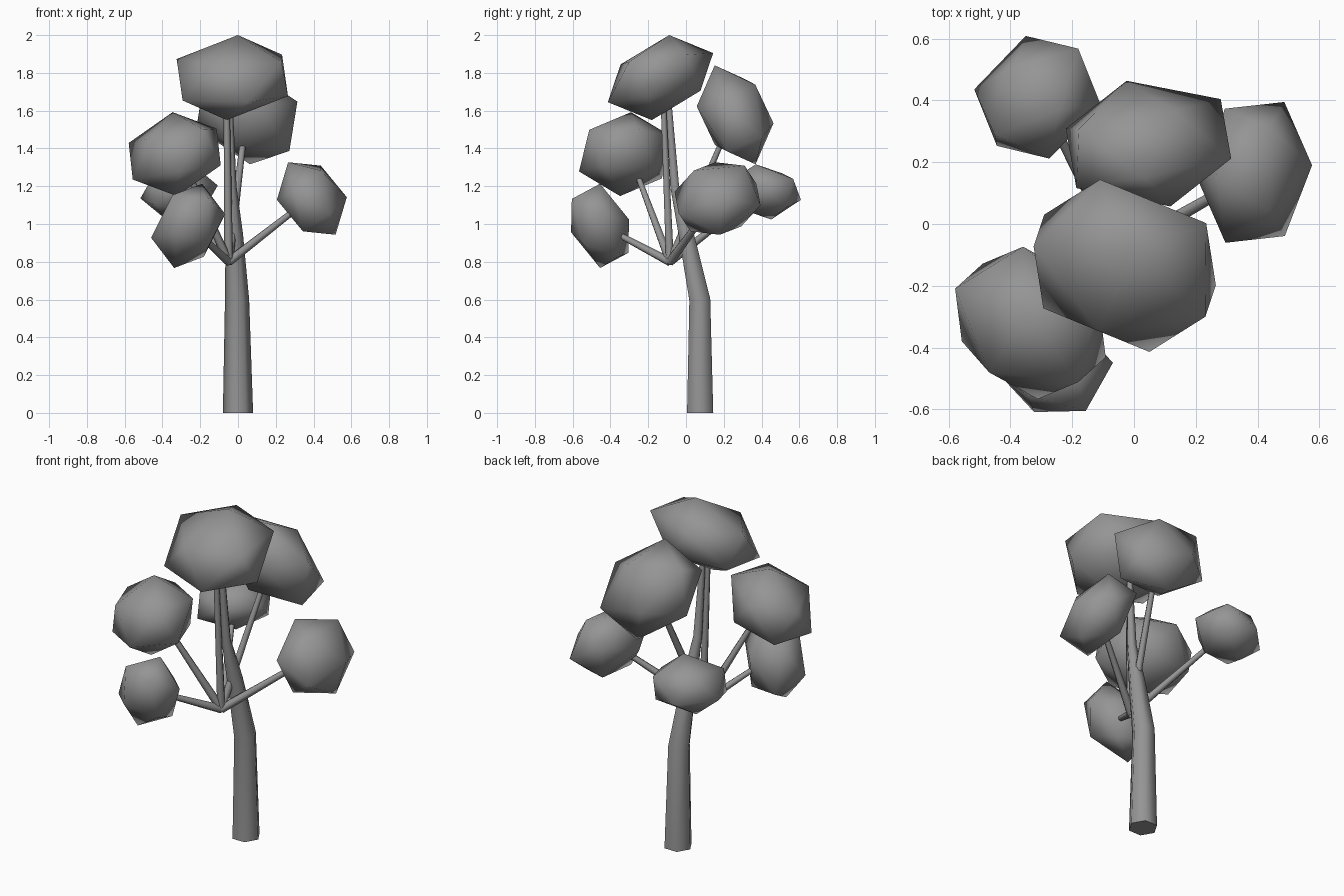
import bpy, bmesh, math
from mathutils import Vector, Matrix

if "Cube" in bpy.data.objects:
    bpy.data.objects.remove(bpy.data.objects["Cube"])

grey = bpy.data.materials.new("plain_grey")
grey.use_nodes = True
grey.diffuse_color = (0.3, 0.3, 0.3, 1)
grey.node_tree.nodes["Principled BSDF"].inputs["Base Color"].default_value = (0.3, 0.3, 0.3, 1)


def finish(bm, name):
    """Turn a bmesh into a smooth-shaded grey object; large end caps stay flat."""
    bmesh.ops.recalc_face_normals(bm, faces=bm.faces)
    for face in bm.faces:
        face.smooth = len(face.verts) < 5
    mesh = bpy.data.meshes.new(name)
    bm.to_mesh(mesh)
    bm.free()
    mesh.materials.append(grey)
    obj = bpy.data.objects.new(name, mesh)
    bpy.context.scene.collection.objects.link(obj)
    return obj


def limb(name, points, radii, sides=6):
    """Loft a tapering tube through the points."""
    bm = bmesh.new()
    points = [Vector(p) for p in points]
    last = len(points) - 1
    rings = []
    for i, (p, r) in enumerate(zip(points, radii)):
        along = points[min(i + 1, last)] - points[max(i - 1, 0)]
        turn = Vector((0, 0, 1)).rotation_difference(along)
        ring = []
        for k in range(sides):
            a = math.tau * k / sides
            ring.append(bm.verts.new(p + turn @ Vector((r * math.cos(a), r * math.sin(a), 0))))
        rings.append(ring)
    for low, high in zip(rings, rings[1:]):
        for k in range(sides):
            n = (k + 1) % sides
            bm.faces.new((low[k], low[n], high[n], high[k]))
    bm.faces.new(rings[0][::-1])
    bm.faces.new(rings[-1])
    return finish(bm, name)


def leaf_clump(name, centre, side, across, tip):
    """Twenty-sided ball stretched along three given half-axes."""
    bm = bmesh.new()
    bmesh.ops.create_icosphere(bm, subdivisions=1, radius=1)
    stretch = Matrix((side, across, tip)).transposed()
    for v in bm.verts:
        v.co = Vector(centre) + stretch @ v.co.normalized()
    return finish(bm, name)


# Trunk: upright, then leaning forward and thinning up to the crown
limb("trunk",
     [(0, 0.075, 0), (-0.005, 0.073, 0.6), (-0.02, 0, 0.95), (-0.035, -0.06, 1.2), (-0.045, -0.09, 1.62)],
     [0.08, 0.064, 0.046, 0.027, 0.018])

# Leaf clumps
leaf_clump("top_leaves", (-0.03, -0.135, 1.775),
           (0.28, 0.131, 0.023), (-0.2, 0.261, 0.027), (0.029, 0.046, 0.225))
leaf_clump("upper_back_leaves", (0.047, 0.26, 1.578),
           (0.307, 0, -0.053), (0.008, 0.182, 0.068), (-0.016, -0.108, 0.262))
leaf_clump("upper_right_leaves", (-0.335, -0.32, 1.37),
           (0.178, -0.229, 0.033), (0.209, 0.129, 0.031), (-0.011, 0.029, 0.222))
leaf_clump("lower_front_leaves", (-0.264, -0.455, 0.99),
           (0.182, 0.007, -0.041), (-0.029, 0.178, -0.064), (0.074, 0, 0.223))
leaf_clump("left_leaves", (0.391, 0.167, 1.135),
           (0.014, 0.243, -0.044), (-0.046, 0.077, 0.215), (0.185, 0.023, 0.007))
leaf_clump("back_right_leaves", (-0.312, 0.41, 1.17),
           (0.194, -0.008, -0.035), (0.055, 0.209, 0.016), (0.07, -0.041, 0.146))

# Branches: fan out from one fork in front of the trunk
fork = (-0.05, -0.085, 0.8)
branch_ends = {
    "top_branch": (-0.06, -0.12, 1.64),
    "upper_back_branch": (0.03, 0.2, 1.46),
    "upper_right_branch": (-0.25, -0.25, 1.24),
    "lower_front_branch": (-0.2, -0.35, 0.94),
    "left_branch": (0.31, 0.12, 1.08),
    "back_right_branch": (-0.25, 0.3, 1.1),
}
for name, end in branch_ends.items():
    limb(name, [fork, end], [0.024, 0.016])
